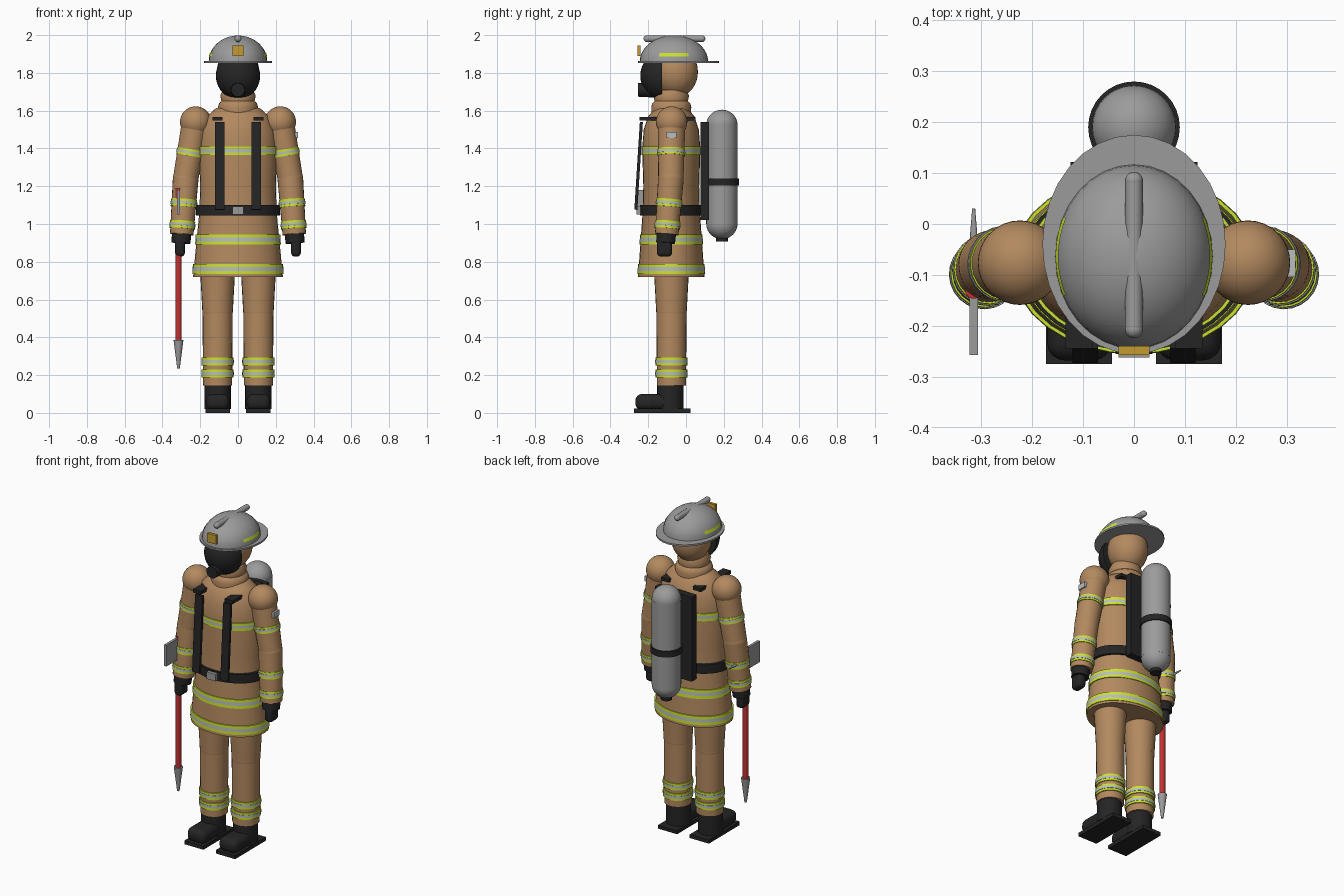
import bpy, bmesh, math
from mathutils import Vector, Matrix

cube = bpy.data.objects.get("Cube")
if cube:
    bpy.data.objects.remove(cube, do_unlink=True)


def material(name, r, g, b):
    m = bpy.data.materials.new(name)
    m.use_nodes = True
    m.diffuse_color = (r, g, b, 1)
    m.node_tree.nodes["Principled BSDF"].inputs["Base Color"].default_value = (r, g, b, 1)
    return m


TAN = material("tan cloth", .45, .25, .115)
BLACK = material("black rubber", .018, .018, .018)
GREY = material("grey metal", .33, .33, .33)
SILVER = material("silver tape", .48, .51, .53)
LIME = material("lime tape", .60, .76, .03)
RED = material("red handle", .52, .03, .03)
GOLD = material("gold badge", .55, .33, .03)


def finish(name, bm, mats, smooth=True):
    bmesh.ops.recalc_face_normals(bm, faces=bm.faces)
    me = bpy.data.meshes.new(name)
    bm.to_mesh(me)
    bm.free()
    ob = bpy.data.objects.new(name, me)
    bpy.context.collection.objects.link(ob)
    for m in mats if isinstance(mats, list) else [mats]:
        me.materials.append(m)
    if smooth:
        bpy.ops.object.select_all(action='DESELECT')
        ob.select_set(True)
        bpy.context.view_layer.objects.active = ob
        bpy.ops.object.shade_smooth_by_angle(angle=math.radians(40))
    return ob


def box(name, lo, hi, mat, bevel=0, rot=None):
    lo, hi = Vector(lo), Vector(hi)
    bm = bmesh.new()
    bmesh.ops.create_cube(bm, size=1)
    bmesh.ops.scale(bm, vec=hi - lo, verts=bm.verts)
    if bevel:
        bmesh.ops.bevel(bm, geom=bm.edges[:], offset=bevel, segments=4, profile=.5, affect='EDGES')
    if rot:
        bmesh.ops.rotate(bm, matrix=Matrix.Rotation(rot, 3, 'X'), verts=bm.verts)
    bmesh.ops.translate(bm, vec=(lo + hi) / 2, verts=bm.verts)
    return finish(name, bm, mat, bool(bevel))


def ball(name, c, r, mat, keep=None):
    bm = bmesh.new()
    bmesh.ops.create_uvsphere(bm, u_segments=32, v_segments=20, radius=1)
    if keep:  # cut away everything behind the plane through the centre
        bmesh.ops.bisect_plane(bm, geom=bm.verts[:] + bm.edges[:] + bm.faces[:],
                               plane_co=(0, 0, 0), plane_no=keep, clear_inner=True)
        bmesh.ops.holes_fill(bm, edges=[e for e in bm.edges if e.is_boundary])
    bmesh.ops.scale(bm, vec=r, verts=bm.verts)
    bmesh.ops.translate(bm, vec=c, verts=bm.verts)
    return finish(name, bm, mat)


def rod(name, a, b, ra, rb, mat, seg=24):
    a, b = Vector(a), Vector(b)
    bm = bmesh.new()
    bmesh.ops.create_cone(bm, cap_ends=True, segments=seg, radius1=ra, radius2=rb, depth=(b - a).length)
    turn = (b - a).to_track_quat('Z', 'Y').to_matrix().to_4x4()
    bmesh.ops.transform(bm, matrix=Matrix.Translation((a + b) / 2) @ turn, verts=bm.verts)
    return finish(name, bm, mat)


def lathe(name, profile, mats, y=0, flat=1, pick=None, seg=32):
    """Stack of elliptical rings from (radius, z) points, capped at both ends."""
    bm = bmesh.new()
    rings = [[bm.verts.new((r * math.cos(k * math.tau / seg),
                            y + flat * r * math.sin(k * math.tau / seg), z))
              for k in range(seg)] for r, z in profile]
    for i in range(len(rings) - 1):
        for k in range(seg):
            n = (k + 1) % seg
            f = bm.faces.new((rings[i][k], rings[i][n], rings[i + 1][n], rings[i + 1][k]))
            f.material_index = pick(i) if pick else 0
    bm.faces.new(rings[0])
    bm.faces.new(rings[-1])
    return finish(name, bm, mats, True)


def tape(name, a, b, t, r, width):
    """Lime band with a silver centre, at fraction t of the limb from a to b."""
    a, b = Vector(a), Vector(b)
    c, d = a.lerp(b, t), (b - a).normalized() * width / 2
    rod(name + "_lime", c - d, c + d, r, r, LIME)
    rod(name + "_silver", c - d * .36, c + d * .36, r + .002, r + .002, SILVER)


# Coat, with tape rings following its ellipse
BY, FLAT = -.078, .74
lathe("coat", [(.238, .72), (.205, 1.06), (.2, 1.2), (.208, 1.4), (.197, 1.5),
               (.165, 1.57), (.12, 1.61), (.08, 1.625)], TAN, BY, FLAT)
for label, z, r0, r1 in (("hem", .762, .238, .236), ("hip", .918, .224, .221), ("chest", 1.388, .211, .211)):
    h = .027 if label != "chest" else .023
    rs = lambda t: r0 + (r1 - r0) * t + .003
    lathe(label + "_tape", [(rs(0), z - h), (rs(.33), z - h * .36), (rs(.67), z + h * .36), (rs(1), z + h)],
          [LIME, SILVER], BY, FLAT, lambda i: int(i == 1))
lathe("belt", [(.222, 1.045), (.222, 1.1)], BLACK, BY, FLAT)
box("belt_buckle", (-.03, -.262, 1.05), (.03, -.235, 1.093), GREY)
lathe("collar", [(.105, 1.59), (.106, 1.62), (.1, 1.64), (.088, 1.65), (.094, 1.68), (.08, 1.71)], TAN, BY)

# Head and breathing mask
ball("head", (0, -.055, 1.805), (.112, .118, .135), TAN)
ball("face_mask", (0, -.127, 1.785), (.117, .115, .125), BLACK, keep=(0, -1, 0))
rod("mask_filter", (0, -.14, 1.71), (0, -.255, 1.71), .042, .036, BLACK)

# Helmet
ball("helmet_dome", (0, -.064, 1.86), (.155, .181, .138), GREY, keep=(0, 0, 1))
bm = bmesh.new()
bmesh.ops.create_cone(bm, cap_ends=True, segments=32, radius1=1, radius2=1, depth=.01)
bmesh.ops.scale(bm, vec=(.18, .215, 1), verts=bm.verts)
bmesh.ops.translate(bm, vec=(0, -.04, 1.857), verts=bm.verts)
finish("helmet_brim", bm, GREY)
rod("helmet_crest", (0, -.207, 1.981), (0, .085, 1.981), .0175, .0175, GREY, 16)
for y in (-.207, .085):
    ball("crest_end", (0, y, 1.981), (.0175,) * 3, GREY)
box("helmet_badge", (-.03, -.257, 1.89), (.03, -.24, 1.945), GOLD)
for s in (-1, 1):
    bm = bmesh.new()
    rows = []
    for z in (1.888, 1.906):
        k = math.sqrt(1 - ((z - 1.86) / .138) ** 2) + .015
        rows.append([bm.verts.new((s * .155 * k * math.cos(t * .075), -.064 + .181 * k * math.sin(t * .075), z))
                     for t in range(-6, 7)])
    for i in range(12):
        bm.faces.new((rows[0][i], rows[0][i + 1], rows[1][i + 1], rows[1][i]))
    bmesh.ops.solidify(bm, geom=bm.faces[:], thickness=.004)
    finish("helmet_tape", bm, LIME)

# Harness and air tank
for s in (-1, 1):
    x = s * .096
    box("front_strap", (x - .025, -.259, 1.075), (x + .025, -.243, 1.54), BLACK, rot=math.radians(-3.6))
    x = s * .108
    box("shoulder_strap", (x - .027, -.245, 1.547), (x + .027, .05, 1.567), BLACK)
box("back_plate", (-.125, .078, 1.02), (.125, .122, 1.54), BLACK)
TY = .19
rod("air_tank", (0, TY, 1.0), (0, TY, 1.525), .083, .083, GREY, 32)
for z in (1.0, 1.525):
    ball("tank_end", (0, TY, z), (.0825, .0825, .08), GREY)
rod("tank_band", (0, TY, 1.203), (0, TY, 1.24), .09, .09, BLACK, 32)
rod("tank_valve", (0, TY, .907), (0, TY, .95), .032, .032, BLACK)

for s, side in ((-1, "right"), (1, "left")):
    # Arms
    shoulder, elbow, wrist = (s * .224, -.076, 1.54), (s * .277, -.08, 1.24), (s * .298, -.102, .945)
    ball(side + "_shoulder", shoulder, (.083, .083, .083), TAN)
    rod(side + "_upper_arm", shoulder, elbow, .073, .067, TAN)
    ball(side + "_elbow", elbow, (.068, .068, .068), TAN)
    rod(side + "_forearm", elbow, wrist, .068, .062, TAN)
    tape(side + "_sleeve_tape", shoulder, elbow, .54, .073, .036)
    tape(side + "_forearm_tape", elbow, wrist, .44, .069, .04)
    tape(side + "_cuff_tape", elbow, wrist, .83, .067, .04)
    # Gloves
    rod(side + "_glove_cuff", (s * .298, -.104, .955), (s * .302, -.108, .9), .052, .05, BLACK)
    box(side + "_hand", (s * .307 - .026, -.154, .828), (s * .307 + .026, -.074, .94), BLACK, .02)
    # Legs
    lx, ly = s * .108, -.077
    hip, knee, ankle = (lx, ly, .78), (lx, ly, .54), (lx, ly, .145)
    rod(side + "_thigh", hip, knee, .094, .081, TAN)
    ball(side + "_knee", knee, (.081, .081, .07), TAN)
    rod(side + "_shin", knee, ankle, .08, .077, TAN)
    tape(side + "_upper_leg_tape", knee, ankle, .68, .084, .042)
    tape(side + "_lower_leg_tape", knee, ankle, .84, .084, .042)
    # Boots
    rod(side + "_boot_shaft", (lx, -.083, .02), (lx, -.083, .16), .07, .07, BLACK)
    box(side + "_boot_toe", (lx - .063, -.268, .015), (lx + .063, -.08, .1), BLACK, .035)
    box(side + "_boot_sole", (lx - .065, -.275, 0), (lx + .065, .025, .022), BLACK)

box("sleeve_patch", (.295, -.104, 1.455), (.317, -.05, 1.487), SILVER)

# Axe held in the right hand
AX, AY = -.315, -.13
rod("axe_handle", (AX, AY, .37), (AX, AY, 1.19), .017, .017, RED, 16)
rod("axe_tip", (AX, AY, .235), (AX, AY, .385), .007, .026, GREY, 16)
box("axe_blade", (AX - .008, -.257, 1.05), (AX + .008, AY, 1.18), GREY)
rod("axe_pick", (AX, AY, 1.115), (AX, .03, 1.115), .016, .003, GREY, 12)
